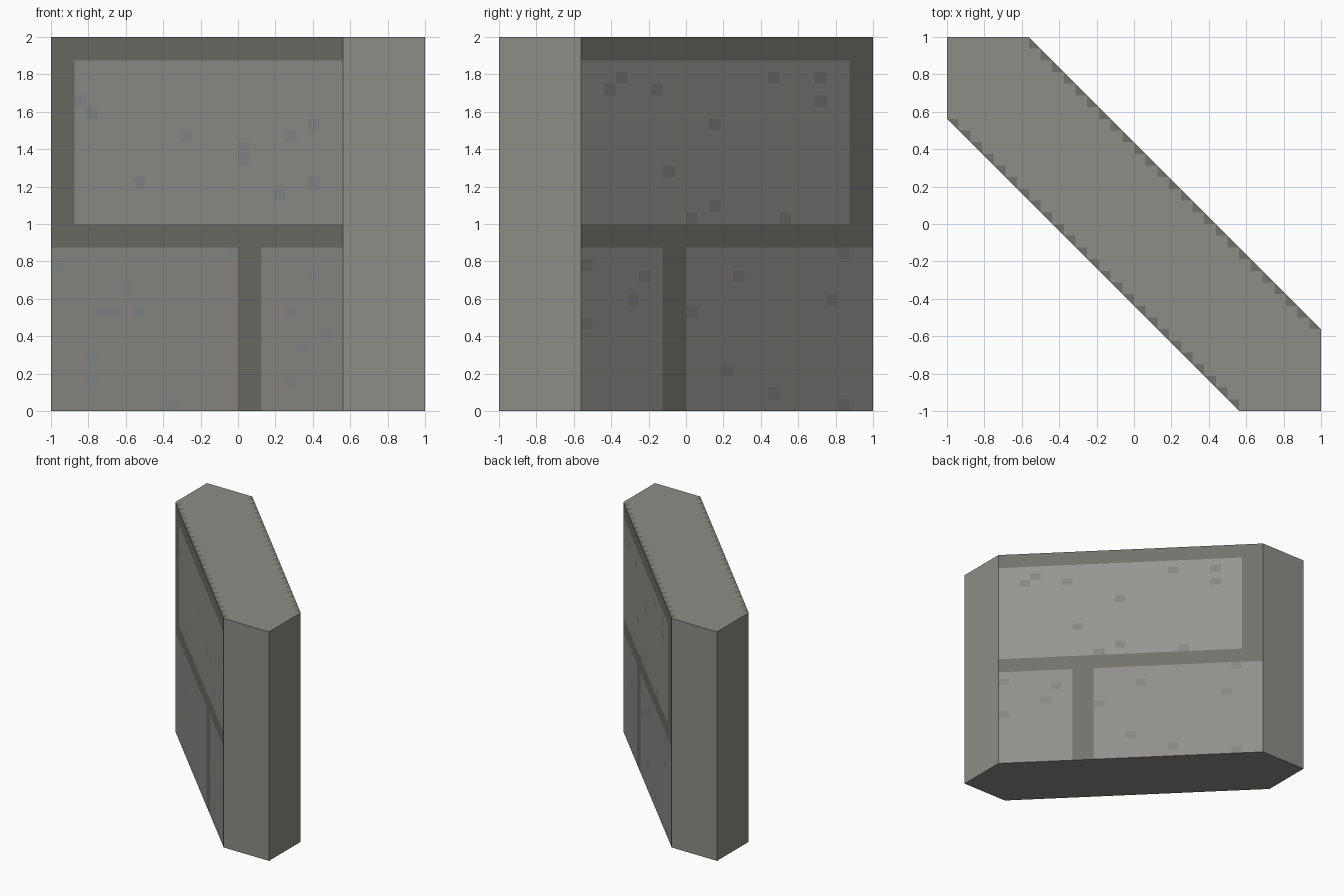
import bpy, bmesh

if "Cube" in bpy.data.objects:
    bpy.data.objects.remove(bpy.data.objects["Cube"])

T = 1 / 16          # one colour cell
N, H = 25, 32       # cells along and up each broad face

# Worn spots as (column, row) cells; the two broad faces differ
FRONT_SPOTS = {(2, 26), (3, 25), (11, 23), (22, 24), (20, 23), (16, 22), (16, 21), (7, 19),
               (22, 19), (19, 18), (0, 12), (15, 13), (22, 11), (6, 10), (4, 8), (5, 8),
               (7, 8), (20, 8), (23, 6), (21, 5), (3, 4), (3, 2), (20, 2), (10, 0)}
BACK_SPOTS = {(22, 27), (21, 28), (18, 27), (8, 28), (4, 28), (4, 26), (13, 24), (17, 20),
              (13, 17), (15, 16), (7, 16), (24, 12), (19, 11), (20, 9), (15, 8), (11, 11),
              (2, 13), (3, 9), (24, 7), (12, 3), (8, 1), (2, 0)}

COLOURS = [("trim", (.27, .27, .245)), ("mortar", (.17, .17, .15)),
           ("upper_brick", (.30, .30, .28)), ("lower_brick", (.28, .275, .26)),
           ("front_spot", (.265, .27, .28)), ("back_spot", (.235, .235, .225))]
TRIM, MORTAR, UPPER, LOWER, FSPOT, BSPOT = range(6)

bm = bmesh.new()


def face(points, mat):
    f = bm.faces.new([bm.verts.new(p) for p in points])
    f.material_index = mat


def side_point(side, i, j, inset=0):
    """Point i cells along, j cells up; the back is the front turned half round."""
    s = 1 if side == 0 else -1
    return (s * (-1 + (i + inset) * T), s * (.5625 - i * T), j * T)


def back_point(i, j, inset=0):
    # mirror of the front across the wall's long centre line (x <-> -y)
    x, y, z = side_point(0, i, j, inset)
    return (-y, -x, z)


def front_point(i, j, inset=0):
    return side_point(0, i, j, inset)


def brick_colour(i, j, spots, spot_mat):
    if (i, j) in spots:
        return spot_mat
    if j >= 30 or 14 <= j < 16 or (j >= 16 and i < 2) or (j < 14 and 16 <= i < 18):
        return MORTAR
    return UPPER if j >= 16 else LOWER


# Broad diagonal brick faces, with the small dark teeth along their top edges
stairs = []
for point, spots, spot_mat in ((front_point, FRONT_SPOTS, FSPOT), (back_point, BACK_SPOTS, BSPOT)):
    stair = [point(0, H)]
    for i in range(N):
        for j in range(H):
            face([point(i, j), point(i + 1, j), point(i + 1, j + 1), point(i, j + 1)],
                 brick_colour(i, j, spots, spot_mat))
        a, b = point(i, H), point(i + 1, H)
        inner = (max(a[0], b[0]), max(a[1], b[1]), 2) if point is front_point else \
                (min(a[0], b[0]), min(a[1], b[1]), 2)
        face([a, b, inner], MORTAR)
        stair += [inner, b]
    stairs.append(stair)

# Top and bottom caps
face(stairs[0] + [(1, -1, 2)] + stairs[1][::-1] + [(-1, 1, 2)], TRIM)
face([front_point(i, 0) for i in range(N + 1)] + [(1, -1, 0)]
     + [back_point(i, 0) for i in range(N, -1, -1)] + [(-1, 1, 0)], TRIM)

# Four narrow end faces
for point, end, corner in ((front_point, 0, (-1, 1)), (back_point, 0, (-1, 1)),
                           (front_point, N, (1, -1)), (back_point, N, (1, -1))):
    face([point(end, j) for j in range(H + 1)] + [(*corner, 2), (*corner, 0)], TRIM)

bmesh.ops.remove_doubles(bm, verts=bm.verts, dist=.0005)
bmesh.ops.recalc_face_normals(bm, faces=bm.faces)
mesh = bpy.data.meshes.new("diagonal_wall")
bm.to_mesh(mesh)
bm.free()
for name, rgb in COLOURS:
    mat = bpy.data.materials.new(name)
    mat.diffuse_color = (*rgb, 1)
    mat.use_nodes = True
    mat.node_tree.nodes["Principled BSDF"].inputs["Base Color"].default_value = mat.diffuse_color
    mesh.materials.append(mat)
bpy.context.collection.objects.link(bpy.data.objects.new("diagonal_wall", mesh))
